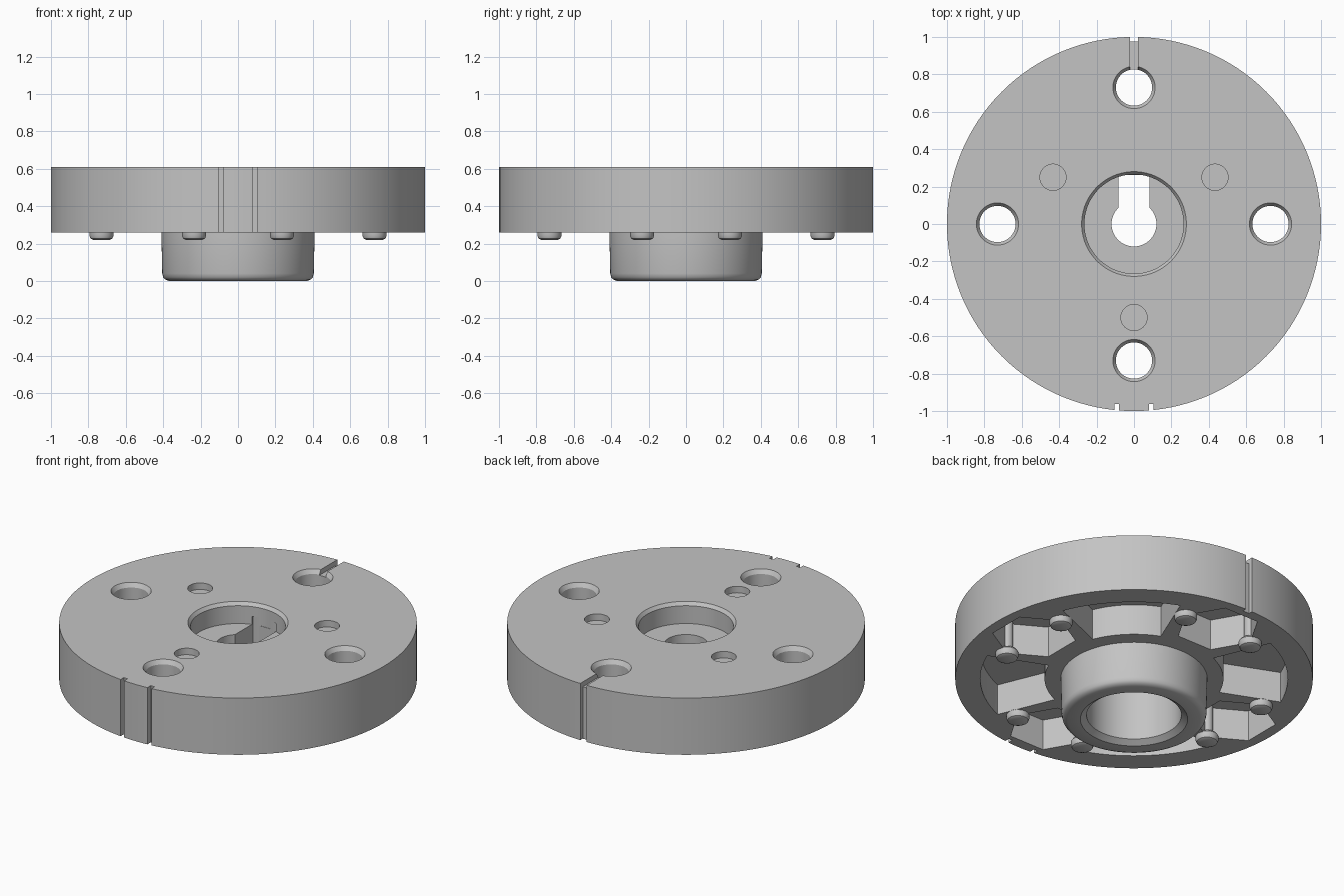
import bpy, bmesh
from math import cos, sin, pi, radians

cube = bpy.data.objects.get("Cube")
if cube:
    bpy.data.objects.remove(cube, do_unlink=True)

grey = bpy.data.materials.new("plain grey")
grey.use_nodes = True
colour = (0.55, 0.55, 0.55, 1)
grey.diffuse_color = colour
grey.node_tree.nodes["Principled BSDF"].inputs["Base Color"].default_value = colour

TOP, BASE, FLOOR = 0.61, 0.26, 0.45      # disc top, disc underside, pocket floor
BOLT = 0.73                              # bolt circle radius


def to_object(name, bm):
    bmesh.ops.recalc_face_normals(bm, faces=bm.faces)
    mesh = bpy.data.meshes.new(name)
    bm.to_mesh(mesh)
    bm.free()
    obj = bpy.data.objects.new(name, mesh)
    bpy.context.collection.objects.link(obj)
    mesh.materials.append(grey)
    return obj


def lathe(name, profile, steps, x=0, y=0):
    """Revolve a closed (radius, z) outline about a vertical axis at x, y."""
    bm = bmesh.new()
    rings = []
    for r, z in profile:
        if r == 0:
            rings.append([bm.verts.new((x, y, z))] * steps)
        else:
            rings.append([bm.verts.new((x + r * cos(2 * pi * i / steps),
                                        y + r * sin(2 * pi * i / steps), z))
                          for i in range(steps)])
    for a, b in zip(rings, rings[1:] + rings[:1]):
        for i in range(steps):
            j = (i + 1) % steps
            corners = list(dict.fromkeys((a[i], a[j], b[j], b[i])))
            if len(corners) > 2:
                bm.faces.new(corners)
    return to_object(name, bm)


def prism(name, outline, z0, z1):
    bm = bmesh.new()
    face = bm.faces.new([bm.verts.new((x, y, z0)) for x, y in outline])
    grown = bmesh.ops.extrude_face_region(bm, geom=[face])["geom"]
    for v in grown:
        if isinstance(v, bmesh.types.BMVert):
            v.co.z = z1
    return to_object(name, bm)


def box(x0, x1, y0, y1, z0, z1):
    return prism("cutter", [(x0, y0), (x1, y0), (x1, y1), (x0, y1)], z0, z1)


def drill(radius, z0, z1, x, y):
    return lathe("cutter", [(0, z0), (radius, z0), (radius, z1), (0, z1)], 40, x, y)


def polar(r, angle):
    return r * cos(angle), r * sin(angle)


# Disc, hub and stepped bore
body = lathe("flanged_hub", [
    (0.30, 0), (0.265, 0.025), (0.265, 0.36), (0.12, 0.36), (0.12, 0.48),
    (0.265, 0.48), (0.265, 0.59), (0.28, TOP), (1, TOP), (1, BASE), (0.41, BASE),
    (0.405, 0.04), (0.40, 0.02), (0.39, 0.008), (0.37, 0)], 128)

cutters = [box(-0.082, 0.082, 0, 0.262, 0.3, 0.53)]            # keyway

for k in range(4):
    axis = k * pi / 2
    cx, cy = polar(BOLT, axis)
    # Hexagonal nut pocket in the underside
    hexagon = [(cx + 0.235 * cos(axis + pi / 6 + i * pi / 3),
                cy + 0.235 * sin(axis + pi / 6 + i * pi / 3)) for i in range(6)]
    cutters.append(prism("cutter", hexagon, 0.2, FLOOR))
    # Chamfered bolt hole
    cutters.append(lathe("cutter", [(0, 0.2), (0.097, 0.2), (0.097, 0.585),
                                    (0.113, TOP), (0.113, 0.7), (0, 0.7)], 48, cx, cy))
    # Lightening pocket between the bolts
    span = [axis + radians(22.5 + 45 * i / 16) for i in range(17)]
    sector = [polar(0.5, t) for t in span] + [polar(0.86, t) for t in reversed(span)]
    cutters.append(prism("cutter", sector, 0.2, FLOOR))

# Three shallow dowel recesses in the top
for degrees in (30, 150, 270):
    cutters.append(drill(0.07, TOP - 0.04, 0.7, *polar(0.5, radians(degrees))))

# Edge notches and the top marker groove
for x in (-0.092, 0.092):
    cutters.append(box(x - 0.013, x + 0.013, -1.1, -0.963, 0.2, 0.7))
cutters.append(box(-0.022, 0.022, 0.975, 1.1, 0.2, 0.7))
cutters.append(box(-0.022, 0.022, BOLT, 1.1, TOP - 0.03, 0.7))

for cutter in cutters:
    mod = body.modifiers.new("cut", "BOOLEAN")
    mod.operation = "DIFFERENCE"
    mod.solver = "EXACT"
    mod.object = cutter

# Bake the cuts and discard the cutters
graph = bpy.context.evaluated_depsgraph_get()
baked = bpy.data.meshes.new_from_object(body.evaluated_get(graph))
body.modifiers.clear()
body.data = baked
for cutter in cutters:
    bpy.data.objects.remove(cutter, do_unlink=True)

# Retaining studs at the side corners of each nut pocket
parts = [body]
for k in range(4):
    for side in (-1, 1):
        along, across = (cos(k * pi / 2), sin(k * pi / 2)), 0.235 * side
        x = BOLT * along[0] - across * along[1]
        y = BOLT * along[1] + across * along[0]
        parts.append(lathe("retaining_stud", [
            (0, 0.22), (0.045, 0.22), (0.058, 0.226), (0.064, 0.24), (0.064, 0.262),
            (0.055, 0.275), (0.035, 0.28), (0.035, FLOOR + 0.01), (0, FLOOR + 0.01)],
            32, x, y))

bpy.ops.object.select_all(action="DESELECT")
for part in parts:
    part.select_set(True)
bpy.context.view_layer.objects.active = body
bpy.ops.object.shade_smooth_by_angle(angle=radians(30))
